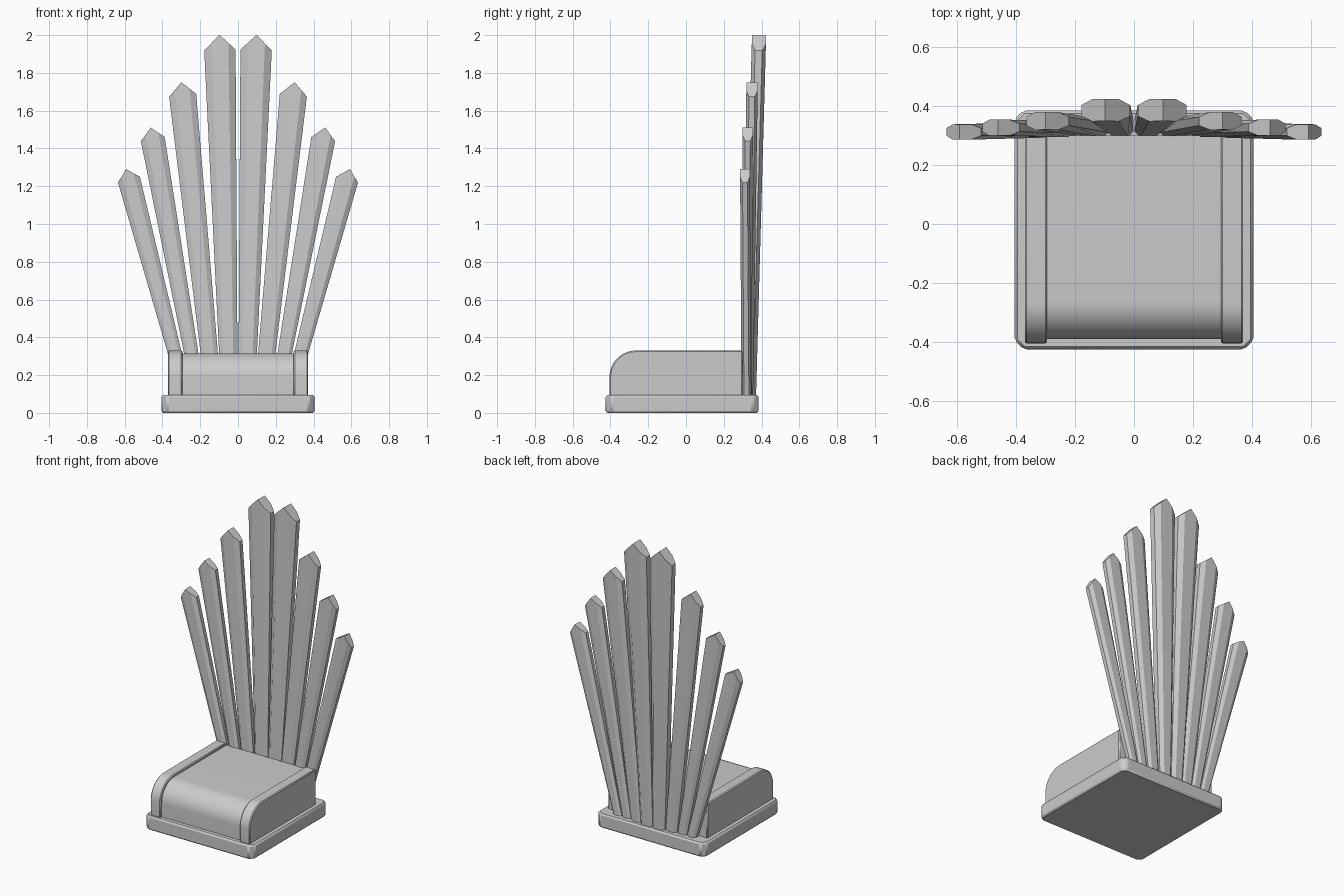
import bpy, bmesh, math
from mathutils import Vector

if "Cube" in bpy.data.objects:
    bpy.data.objects.remove(bpy.data.objects["Cube"])


def finish(name, bm, bevel=0.0, segments=1, angle=40):
    bmesh.ops.recalc_face_normals(bm, faces=bm.faces)
    me = bpy.data.meshes.new(name)
    bm.to_mesh(me)
    bm.free()
    ob = bpy.data.objects.new(name, me)
    bpy.context.collection.objects.link(ob)
    if bevel:
        mod = ob.modifiers.new("bevel", 'BEVEL')
        mod.width, mod.segments = bevel, segments
        mod.limit_method, mod.angle_limit = 'ANGLE', math.radians(30)
    bpy.ops.object.select_all(action='DESELECT')
    bpy.context.view_layer.objects.active = ob
    ob.select_set(True)
    bpy.ops.object.shade_smooth_by_angle(angle=math.radians(angle))
    return ob


def rounded_block(name, x0, x1, front, back, z0, top, radius, bevel):
    """Side profile with a rounded upper front corner, extruded along x."""
    prof = [(back, z0), (front, z0)]
    for i in range(13):
        a = math.pi - i / 12 * math.pi / 2
        prof.append((front + radius + radius * math.cos(a),
                     top - radius + radius * math.sin(a)))
    prof.append((back, top))
    bm = bmesh.new()
    a = [bm.verts.new((x0, y, z)) for y, z in prof]
    b = [bm.verts.new((x1, y, z)) for y, z in prof]
    n = len(prof)
    bm.faces.new(a)
    bm.faces.new(b[::-1])
    for i in range(n):
        bm.faces.new((a[i], a[(i + 1) % n], b[(i + 1) % n], b[i]))
    return finish(name, bm, bevel)


def slat(name, bottom, tip, w0, w1, depth):
    """Tapered eight-sided plank cut to a point at the top."""
    bottom, tip = Vector(bottom), Vector(tip)
    axis = (tip - bottom).normalized()
    side = Vector((0, 1, 0)).cross(axis).normalized()
    out = axis.cross(side)
    # half-width / half-depth section, with a ridge point front and back
    sec = [(0, -1), (.55, -1), (1, -.5), (1, .5), (.55, 1),
           (0, 1), (-.55, 1), (-1, .5), (-1, -.5), (-.55, -1)]
    bm = bmesh.new()
    lo = [bm.verts.new(bottom + side * u * w0 / 2 + out * v * depth / 2) for u, v in sec]
    hi = [bm.verts.new(tip + side * u * w1 / 2 + out * v * depth / 2
                       - axis * abs(u) * w1 * 0.48) for u, v in sec]
    for i in range(10):
        j = (i + 1) % 10
        bm.faces.new((lo[i], lo[j], hi[j], hi[i]))
    bm.faces.new(lo)
    bm.faces.new(hi[:6])
    bm.faces.new(hi[5:] + hi[:1])
    finish(name, bm, angle=20)


# base plinth with clipped corners
bm = bmesh.new()
bmesh.ops.create_cube(bm, size=1)
bmesh.ops.scale(bm, vec=(0.81, 0.81, 0.095), verts=bm.verts)
bmesh.ops.translate(bm, vec=(0, -0.02, 0.0475), verts=bm.verts)
upright = [e for e in bm.edges if abs(e.verts[0].co.z - e.verts[1].co.z) > 0.05]
bmesh.ops.bevel(bm, geom=upright, offset=0.03, segments=1, affect='EDGES')
finish("base", bm, 0.01)

# seat and arms
rounded_block("seat", -0.30, 0.30, -0.39, 0.30, 0.09, 0.315, 0.13, 0)
for s, label in ((-1, "left"), (1, "right")):
    xs = sorted((s * 0.295, s * 0.37))
    rounded_block("arm_" + label, *xs, -0.405, 0.30, 0.09, 0.33, 0.14, 0.006)

# fanned back slats: bottom x, bottom y, tip x, y, z, bottom width, top width, depth
slats = [(0.045, 0.333, 0.098, 0.387, 2.00, 0.087, 0.166, 0.075),
         (0.128, 0.325, 0.300, 0.350, 1.75, 0.082, 0.144, 0.060),
         (0.205, 0.321, 0.462, 0.327, 1.51, 0.064, 0.128, 0.054),
         (0.272, 0.320, 0.592, 0.312, 1.29, 0.060, 0.120, 0.052)]
for i, (bx, by, tx, ty, tz, w0, w1, d) in enumerate(slats):
    for s, label in ((-1, "left"), (1, "right")):
        slat(f"back_slat_{label}_{i + 1}", (s * bx, by, 0.08), (s * tx, ty, tz), w0, w1, d)
